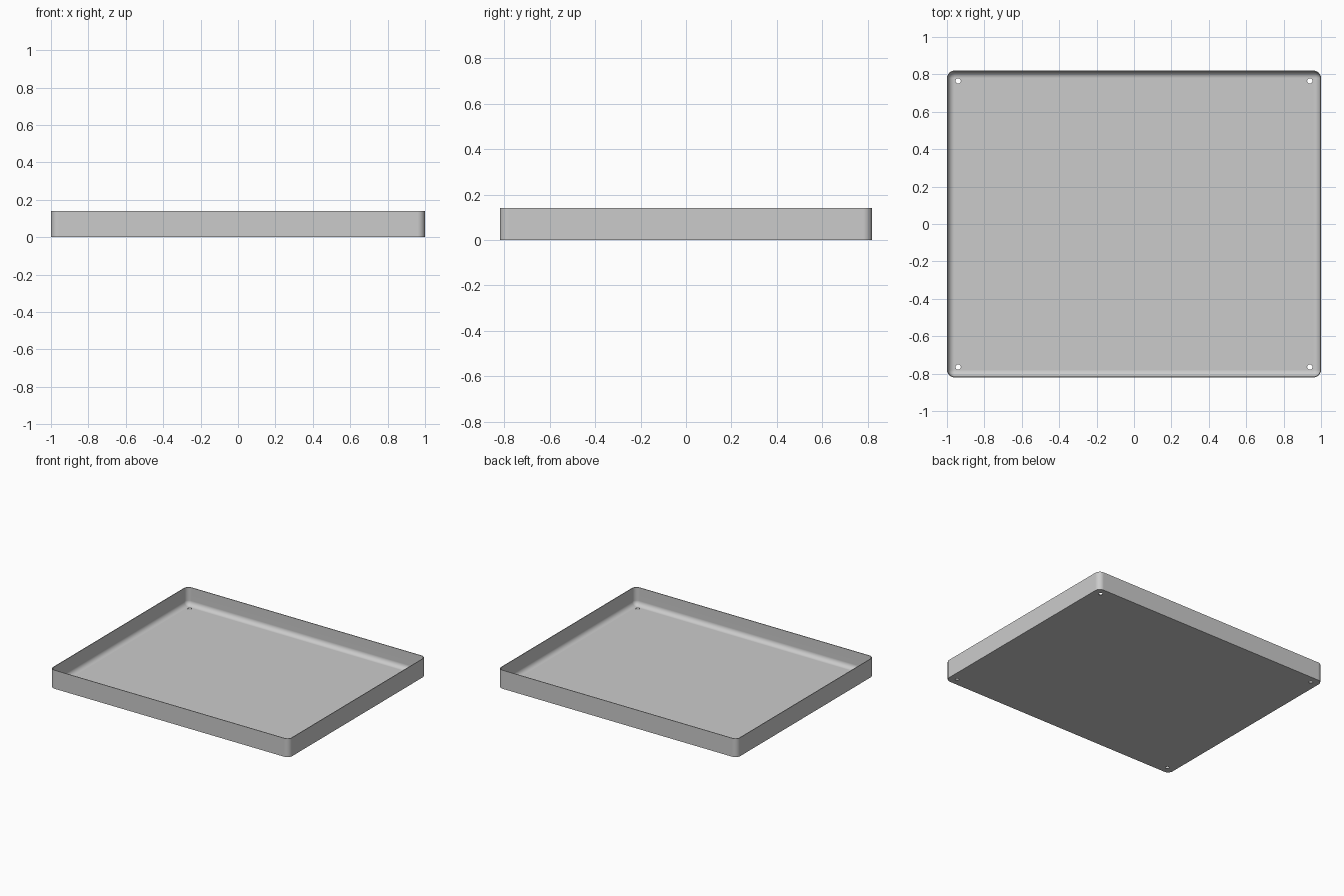
import bpy, bmesh
from math import pi, sin, cos

cube = bpy.data.objects.get("Cube")
if cube:
    bpy.data.objects.remove(cube, do_unlink=True)

HALF_X, HALF_Y, HEIGHT = 1.0, 0.82, 0.14
CORNER, WALL, FLOOR = 0.04, 0.005, 0.006
FILLET = CORNER - WALL
STEPS = 8

grey = bpy.data.materials.new("light grey")
grey.use_nodes = True
colour = (0.6, 0.6, 0.6, 1)
grey.diffuse_color = colour
grey.node_tree.nodes["Principled BSDF"].inputs["Base Color"].default_value = colour


def rounded_ring(bm, inset, z):
    """Rounded rectangle of vertices, pulled inward by inset."""
    r = max(CORNER - inset, 0)
    ring = []
    for i, (sx, sy) in enumerate([(1, 1), (-1, 1), (-1, -1), (1, -1)]):
        for k in range(STEPS + 1):
            a = (i + k / STEPS) * pi / 2
            ring.append(bm.verts.new((sx * (HALF_X - CORNER) + r * cos(a),
                                      sy * (HALF_Y - CORNER) + r * sin(a), z)))
    return ring


# Tray shell: outer wall, rim, inner wall, then a fillet down to the floor
profile = [(0, 0), (0, HEIGHT), (WALL, HEIGHT)]
for k in range(STEPS + 1):
    a = k / STEPS * pi / 2
    profile.append((WALL + FILLET * (1 - cos(a)), FLOOR + FILLET * (1 - sin(a))))

bm = bmesh.new()
rings = [rounded_ring(bm, inset, z) for inset, z in profile]
for low, high in zip(rings, rings[1:]):
    for i in range(len(low)):
        j = (i + 1) % len(low)
        bm.faces.new((low[i], low[j], high[j], high[i]))
bm.faces.new(rings[0][::-1])
bm.faces.new(rings[-1])
bmesh.ops.remove_doubles(bm, verts=bm.verts, dist=0.0001)
bmesh.ops.recalc_face_normals(bm, faces=bm.faces)
mesh = bpy.data.meshes.new("tray")
bm.to_mesh(mesh)
bm.free()
mesh.materials.append(grey)
tray = bpy.data.objects.new("tray", mesh)
bpy.context.collection.objects.link(tray)

# Round holes through the four floor corners
bm = bmesh.new()
for sx in (-1, 1):
    for sy in (-1, 1):
        made = bmesh.ops.create_cone(bm, cap_ends=True, segments=24,
                                     radius1=0.014, radius2=0.014, depth=0.1)
        bmesh.ops.translate(bm, verts=made["verts"], vec=(sx * 0.94, sy * 0.765, 0))
mesh = bpy.data.meshes.new("hole_cutter")
bm.to_mesh(mesh)
bm.free()
mesh.materials.append(grey)
cutter = bpy.data.objects.new("hole_cutter", mesh)
bpy.context.collection.objects.link(cutter)
cutter.hide_render = True

bpy.ops.object.select_all(action="DESELECT")
bpy.context.view_layer.objects.active = tray
tray.select_set(True)
cut = tray.modifiers.new("holes", "BOOLEAN")
cut.operation = "DIFFERENCE"
cut.solver = "EXACT"
cut.object = cutter
bpy.ops.object.modifier_apply(modifier=cut.name)
bpy.data.objects.remove(cutter, do_unlink=True)

# Smooth fillets and corners, flat floor and walls
bpy.ops.object.shade_smooth_by_angle(angle=pi / 6)
weighted = tray.modifiers.new("clean_shading", "WEIGHTED_NORMAL")
weighted.keep_sharp = True
